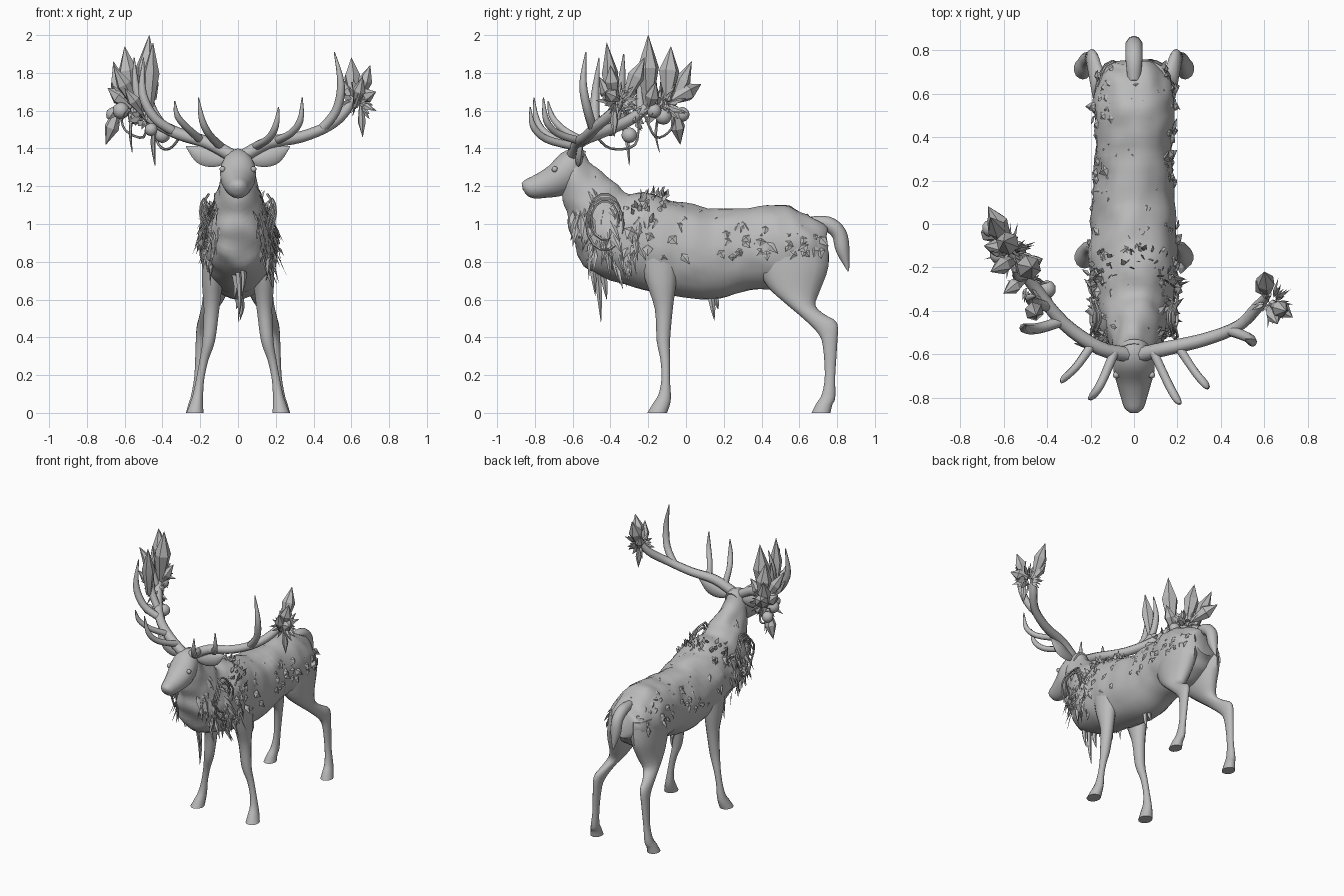
import bpy, bmesh, math, random
from mathutils import Vector, noise

random.seed(4)
grey = bpy.data.materials.new("stone_grey")
grey.diffuse_color = (0.5, 0.5, 0.5, 1)


def finish(name, bm, angle=50):
    bmesh.ops.recalc_face_normals(bm, faces=bm.faces)
    me = bpy.data.meshes.new(name)
    bm.to_mesh(me)
    bm.free()
    me.materials.append(grey)
    ob = bpy.data.objects.new(name, me)
    bpy.context.collection.objects.link(ob)
    bpy.context.view_layer.objects.active = ob
    ob.select_set(True)
    bpy.ops.object.shade_smooth_by_angle(angle=math.radians(angle))
    ob.select_set(False)
    return ob


def spline(rows, n):
    """Catmull-Rom subdivision of rows of numbers."""
    out = []
    for i in range(len(rows) - 1):
        a, b, c, d = (rows[max(0, min(len(rows) - 1, i + k))] for k in (-1, 0, 1, 2))
        for s in range(n):
            t = s / n
            out.append([0.5 * (2 * q + (r - p) * t + (2 * p - 5 * q + 4 * r - w) * t * t
                        + (3 * q - p - 3 * r + w) * t ** 3) for p, q, r, w in zip(a, b, c, d)])
    return out + [list(rows[-1])]


def skin(bm, rings):
    """Bridge rings of points and cap both ends."""
    vs = [[bm.verts.new(p) for p in r] for r in rings]
    n = len(vs[0])
    for a, b in zip(vs, vs[1:]):
        for i in range(n):
            bm.faces.new((a[i], a[(i + 1) % n], b[(i + 1) % n], b[i]))
    bm.faces.new(vs[0])
    bm.faces.new(vs[-1])


def section(row, sides):
    """Ellipse between two (y, z) points, with x centre and half width."""
    ay, az, by, bz, xc, w = row
    mid = Vector((xc, (ay + by) / 2, (az + bz) / 2))
    half = Vector((0, (ay - by) / 2, (az - bz) / 2))
    return [mid + half * math.cos(k) + Vector((w, 0, 0)) * math.sin(k)
            for k in (2 * math.pi * i / sides for i in range(sides))]


def loft(name, rows, sides=16, n=3, rough=0, mirror=False):
    bm = bmesh.new()
    for sx in ((1, -1) if mirror else (1,)):
        rs = [section(r, sides) for r in spline(rows, n)]
        skin(bm, [[Vector((p.x * sx, p.y, p.z)) for p in r] for r in rs])
    if rough:
        bm.normal_update()
        bmesh.ops.recalc_face_normals(bm, faces=bm.faces)
        moves = [(v, v.normal * rough * noise.noise(v.co * 11)
                  * (1 if v.co.z > 0.75 else 0.3)) for v in bm.verts]
        for v, m in moves:
            v.co += m
    return finish(name, bm)


def tube(bm, pts, sides=8, n=4, flat=1, ref=(0, 1, 0)):
    """Round tube through (x, y, z, radius) points."""
    rows = spline(pts, n)
    rings = []
    for i, r in enumerate(rows):
        t = (Vector(rows[min(i + 1, len(rows) - 1)][:3]) - Vector(rows[max(i - 1, 0)][:3])).normalized()
        u = t.cross(Vector(ref)).normalized()
        v = u.cross(t)
        rad = max(r[3], 0.001)
        rings.append([Vector(r[:3]) + u * rad * math.cos(k) + v * rad * flat * math.sin(k)
                      for k in (2 * math.pi * j / sides for j in range(sides))])
    skin(bm, rings)


def crystal(bm, a, b, r, sides=6):
    a, b = Vector(a), Vector(b)
    tube(bm, [(*a, r * 0.4), (*a.lerp(b, 0.55), r), (*b, 0.001)], sides, 1, ref=(0.3, 1, 0.2))


def leaf(bm, p, d, length, w, side):
    """Thin pointed blade with a raised spine."""
    d = d.normalized()
    s = d.cross(side).normalized() * w
    up = side.normalized() * w * 0.5
    q = p + d * length * 0.35
    a, b, c, e, f = (bm.verts.new(x) for x in (p, q + s, q - s, p + d * length, q + up))
    for tri in ((a, b, f), (b, e, f), (e, c, f), (c, a, f), (a, c, e, b)):
        bm.faces.new(tri)


# Torso and neck
torso = [(-.55, 1.39, -.66, 1.17, 0, .075), (-.47, 1.30, -.63, 1.04, 0, .105),
         (-.40, 1.23, -.605, .92, 0, .135), (-.30, 1.17, -.54, .78, 0, .17),
         (-.17, 1.16, -.36, .69, 0, .20), (-.03, 1.115, -.12, .63, 0, .20),
         (.16, 1.08, .13, .60, 0, .185), (.36, 1.085, .34, .65, 0, .175),
         (.52, 1.10, .56, .66, 0, .188), (.66, 1.04, .68, .72, 0, .165),
         (.74, .98, .755, .80, 0, .10)]
loft("torso", torso, 32, 5, rough=0.022)

# Head
loft("head", [(-.53, 1.385, -.60, 1.19, 0, .07), (-.59, 1.40, -.63, 1.16, 0, .09),
              (-.66, 1.375, -.68, 1.145, 0, .095), (-.73, 1.305, -.73, 1.14, 0, .08),
              (-.80, 1.26, -.80, 1.135, 0, .06), (-.85, 1.235, -.84, 1.15, 0, .045),
              (-.87, 1.215, -.865, 1.185, 0, .02)], 16, 3)

# Legs
loft("hind_legs", [(.36, .95, .745, .93, .09, .085), (.38, .78, .755, .78, .10, .085),
                   (.43, .67, .71, .65, .115, .07), (.52, .585, .685, .57, .14, .052),
                   (.62, .50, .735, .52, .17, .036), (.70, .42, .80, .475, .19, .03),
                   (.725, .35, .80, .36, .20, .025), (.735, .2, .79, .2, .21, .021),
                   (.72, .1, .79, .08, .222, .027), (.69, .05, .775, .045, .23, .033),
                   (.665, 0, .765, 0, .235, .042)], 14, 3, mirror=True)
loft("front_legs", [(-.27, .88, -.03, .88, .115, .075), (-.215, .70, -.05, .70, .135, .058),
                    (-.165, .55, -.07, .55, .14, .042), (-.155, .38, -.085, .38, .155, .034),
                    (-.135, .28, -.085, .28, .18, .024), (-.13, .18, -.085, .18, .20, .022),
                    (-.145, .10, -.08, .09, .212, .028), (-.175, .05, -.085, .045, .22, .036),
                    (-.205, 0, -.10, 0, .228, .046)], 14, 3, mirror=True)

# Tail
bm = bmesh.new()
tube(bm, [(0, .66, 1.01, .03), (0, .75, 1.0, .04), (0, .81, .95, .04), (0, .83, .86, .036),
          (0, .86, .75, .004)], 10, ref=(1, 0, 0))
finish("tail", bm)

# Ears and eyes
bm = bmesh.new()
for s in (1, -1):
    tube(bm, [(s * .06, -.58, 1.34, .02), (s * .13, -.57, 1.345, .045), (s * .20, -.56, 1.37, .048),
              (s * .275, -.55, 1.41, .002)], 8, 3, flat=.4)
finish("ears", bm)
bm = bmesh.new()
for s in (1, -1):
    g = bmesh.ops.create_uvsphere(bm, u_segments=8, v_segments=6, radius=.016)
    bmesh.ops.translate(bm, verts=g["verts"], vec=(s * .082, -.695, 1.29))
finish("eyes", bm)

# Left antler: main beam, then its tines
bm = bmesh.new()
for pts in (
        [(-.03, -.60, 1.36, .035), (-.16, -.57, 1.43, .033), (-.32, -.46, 1.48, .032),
         (-.45, -.30, 1.55, .03), (-.53, -.18, 1.64, .028), (-.60, -.07, 1.74, .012)],
        [(-.34, -.45, 1.49, .025), (-.44, -.48, 1.56, .025), (-.505, -.48, 1.69, .022), (-.50, -.46, 1.88, .003)],
        [(-.40, -.38, 1.52, .025), (-.46, -.36, 1.62, .024), (-.48, -.34, 1.76, .02), (-.45, -.33, 1.90, .003)],
        [(-.50, -.24, 1.59, .024), (-.54, -.24, 1.72, .02), (-.55, -.22, 1.88, .003)],
        [(-.09, -.59, 1.41, .022), (-.15, -.73, 1.47, .02), (-.19, -.79, 1.55, .017), (-.21, -.805, 1.67, .003)],
        [(-.19, -.55, 1.44, .022), (-.26, -.65, 1.50, .019), (-.32, -.71, 1.57, .016), (-.335, -.73, 1.65, .003)]):
    tube(bm, pts)
finish("left_antler", bm)

# Right antler
bm = bmesh.new()
for pts in (
        [(.03, -.60, 1.36, .035), (.16, -.57, 1.43, .033), (.33, -.53, 1.46, .03), (.48, -.47, 1.52, .028),
         (.57, -.38, 1.60, .027), (.62, -.32, 1.70, .015)],
        [(.44, -.49, 1.50, .025), (.52, -.52, 1.60, .024), (.545, -.545, 1.74, .02), (.51, -.53, 1.91, .003)],
        [(.09, -.59, 1.41, .022), (.16, -.74, 1.45, .02), (.20, -.81, 1.52, .017), (.215, -.825, 1.62, .003)],
        [(.20, -.56, 1.44, .022), (.28, -.68, 1.48, .019), (.33, -.74, 1.55, .017), (.34, -.755, 1.67, .003)]):
    tube(bm, pts)
finish("right_antler", bm)

# Crystals growing on the antlers
bm = bmesh.new()
for a, b, r in (((-.50, -.20, 1.62), (-.47, -.20, 2.0), .058), ((-.47, -.38, 1.6), (-.45, -.42, 1.96), .045),
                ((-.56, -.10, 1.65), (-.60, -.08, 1.94), .055), ((-.58, -.08, 1.65), (-.67, .08, 1.74), .05),
                ((-.60, -.08, 1.62), (-.66, .03, 1.86), .045), ((-.63, -.06, 1.62), (-.70, -.03, 1.42), .04),
                ((-.54, -.16, 1.62), (-.66, -.22, 1.84), .04), ((-.56, -.12, 1.62), (-.69, -.10, 1.72), .045),
                ((-.52, -.2, 1.6), (-.42, -.16, 1.75), .04), ((-.50, -.25, 1.58), (-.60, -.32, 1.72), .035),
                ((.61, -.32, 1.66), (.60, -.22, 1.88), .045), ((.64, -.38, 1.66), (.70, -.40, 1.84), .04),
                ((.63, -.36, 1.66), (.73, -.43, 1.70), .04), ((.62, -.33, 1.64), (.56, -.26, 1.76), .035),
                ((.62, -.38, 1.62), (.66, -.46, 1.78), .035), ((.65, -.38, 1.64), (.66, -.38, 1.46), .022)):
    crystal(bm, a, b, r)
finish("antler_crystals", bm, 20)

# Spiky leaf rosettes and round fruit hanging in the antlers
bm = bmesh.new()
for c, rad, n in (((-.57, -.13, 1.63), .12, 45), ((-.49, -.28, 1.57), .08, 22), ((.63, -.36, 1.65), .095, 40)):
    for i in range(n):
        d = Vector([random.gauss(0, 1) for _ in range(3)]).normalized()
        leaf(bm, Vector(c) + d * .03, d, rad * random.uniform(.5, 1), .018, Vector((d.y, -d.x, .4)))
finish("antler_leaves", bm, 20)
bm = bmesh.new()
for x, y, z, r in ((-.40, -.30, 1.47, .042), (-.46, -.40, 1.50, .035), (-.54, -.12, 1.57, .045),
                   (-.62, -.14, 1.60, .045), (-.50, -.17, 1.60, .04), (-.66, -.02, 1.58, .04)):
    g = bmesh.ops.create_icosphere(bm, subdivisions=2, radius=r)
    bmesh.ops.translate(bm, verts=g["verts"], vec=(x, y, z))
finish("antler_fruit", bm)

# Vines looping below the antlers and around the shoulders
bm = bmesh.new()
for pts in ([(-.30, -.48, 1.47, .007), (-.36, -.40, 1.40, .007), (-.42, -.27, 1.42, .007), (-.47, -.25, 1.56, .006)],
            [(-.44, -.34, 1.53, .008), (-.45, -.31, 1.43, .013), (-.44, -.30, 1.31, .002)],
            [(-.56, -.14, 1.6, .008), (-.57, -.16, 1.48, .008), (-.56, -.14, 1.38, .002)],
            [(-.48, -.22, 1.58, .008), (-.50, -.16, 1.46, .007), (-.60, -.08, 1.5, .006), (-.62, -.06, 1.6, .006)]):
    tube(bm, pts, 6)
for s in (1, -1):
    for k, rad in enumerate((.10, .085, .115)):
        ring = [(s * (.165 + .012 * k + .012 * math.sin(3 * a)), -.43 + rad * .85 * math.cos(a),
                 1.04 - .02 * k + rad * 1.2 * math.sin(a), .007)
                for a in (2 * math.pi * i / 14 for i in range(15))]
        tube(bm, ring, 5, 1, ref=(1, 0, 0))
finish("vines", bm)

# Shaggy mane, moss tufts and hanging strands over the body
rows = spline(torso, 8)
bm = bmesh.new()


def tuft(u, ang, length, w, droop, lift=.3):
    row = rows[int(u * (len(rows) - 1))]
    ay, az, by, bz, _, hw = row
    half = Vector((0, (ay - by) / 2, (az - bz) / 2))
    p = Vector((0, (ay + by) / 2, (az + bz) / 2)) + half * math.cos(ang) + Vector((hw * math.sin(ang), 0, 0))
    out = (half.normalized() * math.cos(ang) + Vector((math.sin(ang), 0, 0))).normalized()
    d = out * lift + Vector((random.uniform(-.3, .3), random.uniform(-.4, .5), -droop))
    leaf(bm, p - out * .004, d, length, w, out)


for s in (1, -1):
    for i in range(110):   # neck and chest hair
        tuft(random.uniform(.12, .42), s * random.uniform(.7, 2.3), random.uniform(.06, .17),
             random.uniform(.008, .02), 1, random.uniform(.1, .4))
    for i in range(110):   # moss on back and flanks
        tuft(random.uniform(.3, .95), s * random.uniform(0, 1.7), random.uniform(.04, .09),
             random.uniform(.015, .035), .5, .12)
    for i in range(26):    # tufts on the withers
        tuft(random.uniform(.36, .46), s * random.uniform(0, 1.2), random.uniform(.03, .07), .014, -.4, .5)
finish("mane_and_moss", bm, 25)
bm = bmesh.new()
for x, y, z, l in ((0, -.47, .76, .28), (.02, -.5, .8, .18), (-.02, -.44, .74, .14), (.01, .13, .62, .13),
                   (-.01, .15, .62, .07), (.15, -.42, .9, .2), (-.15, -.42, .9, .2)):
    tube(bm, [(x, y, z, .018), (x + .01, y + .012, z - l * .5, .014), (x, y + .02, z - l, .001)], 5, 3)
finish("hanging_strands", bm, 30)
